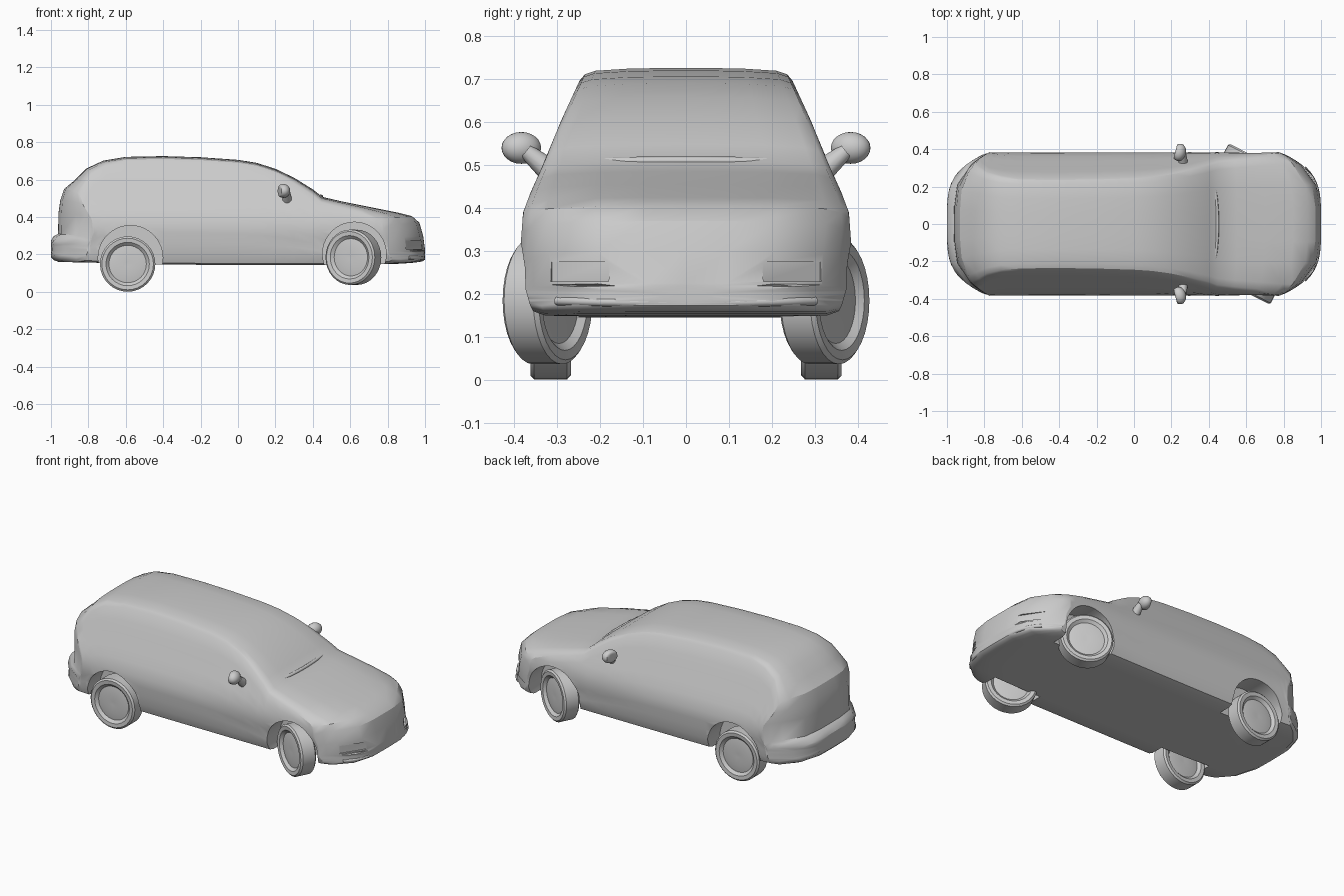
import bpy, bmesh, math

if "Cube" in bpy.data.objects:
    bpy.data.objects.remove(bpy.data.objects["Cube"])

# half-width of the body as a function of height (z, half width)
SIDE = [(.14, .345), (.175, .363), (.21, .373), (.24, .37), (.32, .384), (.39, .379),
        (.44, .36), (.50, .332), (.60, .292), (.70, .246), (.73, .22)]

# lengthwise stations: x, underside z, centre-line top z
STATIONS = [(-1.0, .185, .275), (-.985, .17, .298), (-.962, .162, .31), (-.96, .16, .42),
            (-.95, .16, .49), (-.93, .16, .55), (-.87, .158, .60), (-.81, .157, .66),
            (-.72, .155, .702), (-.6, .15, .722), (-.4, .146, .726), (-.2, .145, .72),
            (0, .145, .706), (.1, .145, .69), (.2, .145, .658), (.3, .145, .61),
            (.4, .145, .548), (.45, .145, .508), (.55, .145, .485), (.7, .147, .455),
            (.85, .15, .425), (.93, .155, .405), (.97, .16, .37), (.99, .165, .30),
            (1.0, .173, .225)]


def half_width(z):
    for (z0, w0), (z1, w1) in zip(SIDE, SIDE[1:]):
        if z <= z1:
            return w0 + (w1 - w0) * max(0, z - z0) / (z1 - z0)
    return SIDE[-1][1]


def bend(x, y):
    """Round the nose and tail in plan."""
    return x * (1 - .17 * (abs(y) / .36) ** 4 * abs(x) ** 3)


def section(zb, zt):
    """Closed y,z outline of the body at one station."""
    drop = min(.03, .3 * (zt - zb))
    zs = zt - drop
    wb, ws = half_width(zb), half_width(zs)
    half = [(wb * f, zb) for f in (0, .35, .7, .93)]
    for t in (0, .1, .2, .3, .4, .52, .64, .76, .88, 1):
        z = zb + .008 + t * (zs - zb - .008)
        half.append((half_width(z), z))
    half += [(ws * f, zs + drop * g) for f, g in ((.95, .5), (.85, .78), (.55, .94), (.25, .99), (0, 1))]
    return half + [(-y, z) for y, z in half[-2:0:-1]]


def new_object(name, bm):
    bmesh.ops.recalc_face_normals(bm, faces=bm.faces)
    me = bpy.data.meshes.new(name)
    bm.to_mesh(me)
    bm.free()
    ob = bpy.data.objects.new(name, me)
    bpy.context.collection.objects.link(ob)
    return ob


def smooth(ob, angle=30):
    bpy.ops.object.select_all(action='DESELECT')
    ob.select_set(True)
    bpy.context.view_layer.objects.active = ob
    bpy.ops.object.shade_smooth_by_angle(angle=math.radians(angle))


def loft(name, rings):
    bm = bmesh.new()
    vs = [[bm.verts.new(p) for p in r] for r in rings]
    n = len(vs[0])
    for a, b in zip(vs, vs[1:]):
        for i in range(n):
            bm.faces.new((a[i], a[(i + 1) % n], b[(i + 1) % n], b[i]))
    bm.faces.new(vs[0])
    bm.faces.new(vs[-1])
    return new_object(name, bm)


# body shell, with shrinking rings closing the curved nose and tail
def ring(st, s=1.0):
    x, zb, zt = st
    mid = (zb + zt) / 2
    return [(bend(x, y * s), y * s, mid + (z - mid) * s) for y, z in section(zb, zt)]


rings = [ring(STATIONS[0], s) for s in (.2, .4, .6, .8)]
rings += [ring(st) for st in STATIONS]
rings += [ring(STATIONS[-1], s) for s in (.8, .6, .4, .2)]
body = loft("body", rings)


# cutters for wheel wells and front bumper recesses
def cut(cutter):
    cutter.name = "cutter"
    cutter.hide_render = True
    mod = body.modifiers.new("cut", 'BOOLEAN')
    mod.operation = 'DIFFERENCE'
    mod.solver = 'EXACT'
    mod.object = cutter
    bpy.context.view_layer.objects.active = body
    bpy.ops.object.modifier_apply(modifier=mod.name)
    bpy.data.objects.remove(cutter, do_unlink=True)


for side in (-1, 1):
    for x, z, r in ((-.575, .182, .173), (.622, .203, .17)):
        bpy.ops.mesh.primitive_cylinder_add(vertices=40, radius=r, depth=.3,
                                            location=(x, side * .4, z), rotation=(math.pi / 2, 0, 0))
        cut(bpy.context.object)
    bpy.ops.mesh.primitive_cube_add(size=1, location=(.98, side * .272, .252),
                                    rotation=(0, 0, side * math.radians(33)))
    bpy.context.object.scale = (.1, .16, .045)
    bpy.context.view_layer.update()
    cut(bpy.context.object)
smooth(body)


# wheels: lathed tyre with a dished face
def wheel(name, loc, turn=0):
    prof = [(.012, .034), (.06, .036), (.1, .03), (.116, .045), (.138, .047), (.148, .038)]
    prof += [(r, -w) for r, w in reversed(prof)]
    n = 32
    ob = loft(name, [[(r * math.cos(2 * math.pi * i / n), w, r * math.sin(2 * math.pi * i / n))
                      for i in range(n)] for r, w in prof])
    ob.location = loc
    ob.rotation_euler = (0, 0, math.radians(turn))
    smooth(ob, 35)


for side, tag in ((-1, "right"), (1, "left")):
    wheel("rear_wheel_" + tag, (-.59, side * .315, .149))
    wheel("front_wheel_" + tag, (.617, side * .322, .185), -27)

    # door mirror: rounded shell on a tapered arm
    bpy.ops.mesh.primitive_uv_sphere_add(segments=20, ring_count=12, radius=1,
                                         location=(.242, side * .383, .54))
    shell = bpy.context.object
    shell.name = "mirror_" + tag
    shell.scale = (.036, .047, .037)
    shell.rotation_euler = (0, 0, side * math.radians(-15))
    for v in shell.data.vertices:
        v.co.x = max(v.co.x, -.6)
    smooth(shell, 40)
    bpy.ops.mesh.primitive_cone_add(vertices=12, radius1=.028, radius2=.018, depth=.07,
                                    location=(.262, side * .345, .51),
                                    rotation=(side * math.radians(-50), 0, 0))
    bpy.context.object.name = "mirror_arm_" + tag
    smooth(bpy.context.object)


# thin curved strips: windscreen base and front bumper lip
def strip(name, pts, radius):
    cu = bpy.data.curves.new(name, 'CURVE')
    cu.dimensions = '3D'
    cu.bevel_depth = radius
    cu.bevel_resolution = 2
    cu.use_fill_caps = True
    sp = cu.splines.new('POLY')
    sp.points.add(len(pts) - 1)
    for p, co in zip(sp.points, pts):
        p.co = (*co, 1)
    bpy.context.collection.objects.link(bpy.data.objects.new(name, cu))


ys = [i / 10 for i in range(-10, 11)]
strip("windscreen_base", [(.445 - .035 * t * t, .3 * t, .51 - .004 * t * t) for t in ys], .01)
strip("bumper_lip", [(bend(.99, .3 * t), .3 * t, .18 + .004 * t * t) for t in ys], .01)
